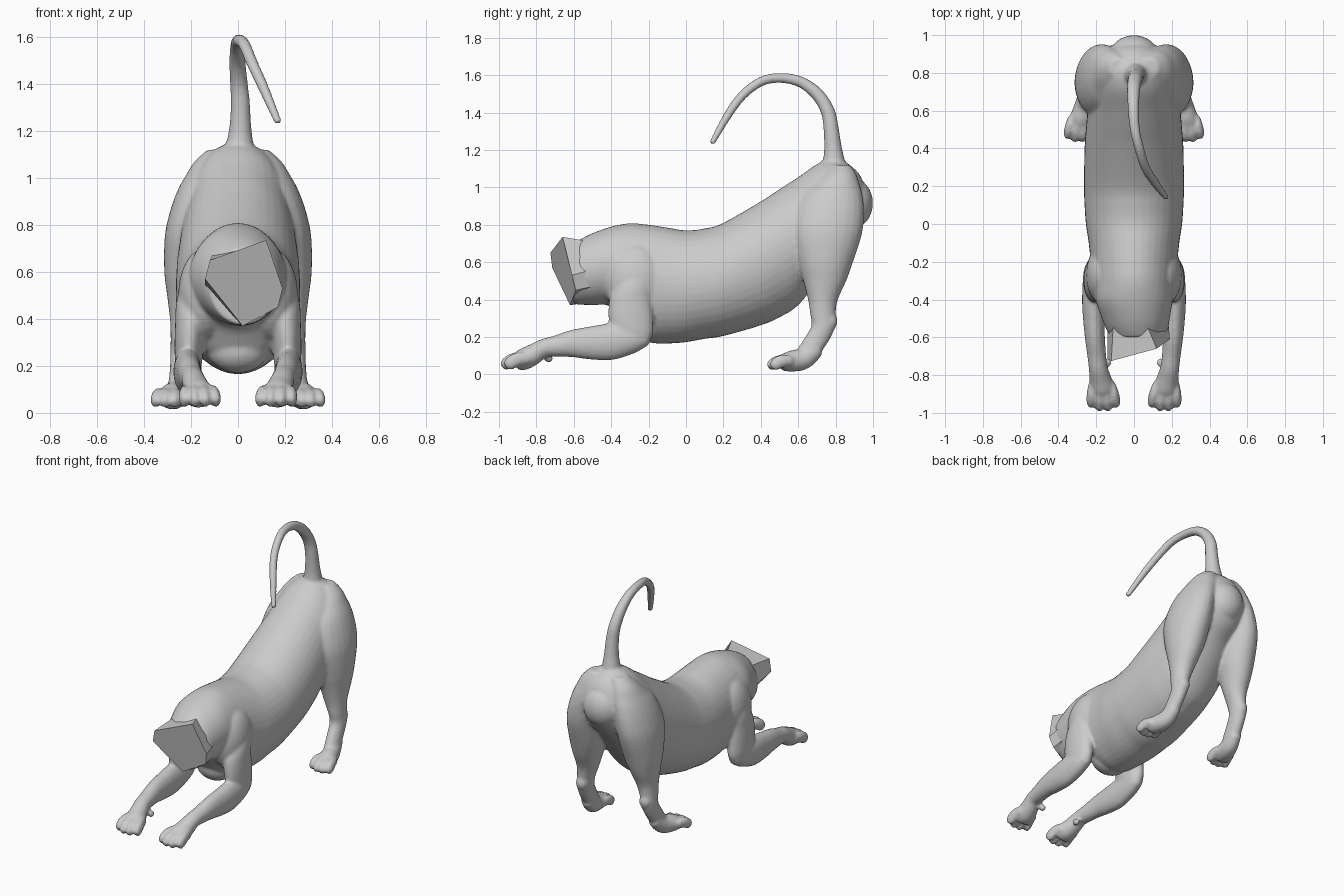
import bpy, bmesh, math
from mathutils import Vector

grey = bpy.data.materials.new("plain grey")
grey.diffuse_color = (0.6, 0.6, 0.6, 1)


def make_object(name, bm):
    bmesh.ops.recalc_face_normals(bm, faces=bm.faces)
    mesh = bpy.data.meshes.new(name)
    bm.to_mesh(mesh)
    bm.free()
    mesh.materials.append(grey)
    ob = bpy.data.objects.new(name, mesh)
    bpy.context.collection.objects.link(ob)
    return ob


def smooth_sections(secs, steps=4):
    """Catmull-Rom resampling, so that tubes have no visible bands."""
    out = []
    for i in range(len(secs) - 1):
        a, b, c, d = (secs[max(i - 1, 0)], secs[i], secs[i + 1], secs[min(i + 2, len(secs) - 1)])
        for k in range(steps):
            t = k / steps
            out.append([.5 * (2 * q + (r - p) * t + (2 * p - 5 * q + 4 * r - s) * t * t
                              + (3 * q - p - 3 * r + s) * t ** 3) for p, q, r, s in zip(a, b, c, d)])
    return out + [list(secs[-1])]


def loft(bm, sections, axis=None, sides=24, mirror=1):
    """Closed tube through (x, y, z, half_width, half_depth) sections."""
    sections = smooth_sections(sections)
    pts = [Vector((s[0] * mirror, s[1], s[2])) for s in sections]
    rings = []
    for i, s in enumerate(sections):
        t = axis or (pts[min(i + 1, len(pts) - 1)] - pts[max(i - 1, 0)])
        t = Vector(t).normalized()
        side = Vector((1, 0, 0))
        side = (side - t * side.dot(t)).normalized()
        up = t.cross(side)
        angles = [2 * math.pi * k / sides for k in range(sides)]
        rings.append([bm.verts.new(pts[i] + side * s[3] * math.cos(a) + up * s[4] * math.sin(a))
                      for a in angles])
    for a, b in zip(rings, rings[1:]):
        for k in range(sides):
            n = (k + 1) % sides
            bm.faces.new((a[k], a[n], b[n], b[k]))
    bm.faces.new(rings[0])
    bm.faces.new(rings[-1])


def ball(bm, c, r, mirror=1):
    made = bmesh.ops.create_uvsphere(bm, u_segments=24, v_segments=16, radius=1)
    for v in made["verts"]:
        v.co = Vector((c[0] * mirror + v.co.x * r[0], c[1] + v.co.y * r[1], c[2] + v.co.z * r[2]))


def toe(bm, base, tip, r, m):
    b, t = Vector(base), Vector(tip)
    secs = []
    for f, k in ((0, .8), (.3, 1.0), (.6, 1.1), (.85, 1.0), (1, .6)):
        p = b.lerp(t, f)
        secs.append((p.x, p.y, p.z + .02 * math.sin(f * math.pi), r * k, r * k * 1.45))
    loft(bm, secs, sides=12, mirror=m)


body = bmesh.new()

# torso and neck: y, top, bottom, half width
torso = [(.94, 1.05, .80, .11), (.90, 1.10, .74, .16), (.82, 1.15, .66, .20), (.72, 1.135, .52, .225),
         (.60, 1.055, .37, .245), (.50, .99, .305, .255), (.40, .925, .262, .262), (.20, .81, .205, .265),
         (.10, .78, .19, .262), (0, .77, .172, .255), (-.10, .785, .165, .24), (-.20, .80, .172, .23),
         (-.30, .808, .225, .22), (-.40, .79, .36, .205), (-.50, .755, .37, .18), (-.56, .725, .372, .162),
         (-.60, .70, .376, .14)]
loft(body, [(.02 * max(0, -y - .4) / .2, y, (a + b) / 2, w, (a - b) / 2) for y, a, b, w in torso],
     axis=(0, 1, 0), sides=40)
# rump and breast
ball(body, (0, .88, .915), (.135, .12, .14))
ball(body, (0, -.24, .27), (.13, .10, .10))

for m in (1, -1):
    # hind leg down to the hock
    loft(body, [(.08, .83, 1.12, .05, .05), (.105, .82, 1.07, .08, .09), (.125, .80, 1.01, .098, .13),
                (.148, .78, .95, .108, .165), (.172, .765, .86, .117, .187), (.191, .753, .75, .121, .188),
                (.202, .745, .60, .112, .148),
                (.212, .742, .50, .09, .115), (.222, .732, .40, .068, .08), (.235, .732, .32, .052, .068),
                (.24, .735, .26, .048, .065), (.245, .70, .19, .045, .07), (.252, .655, .12, .045, .07)],
         axis=(0, 0, 1), mirror=m)
    ball(body, (.238, .775, .285), (.04, .035, .05), m)
    # hind paw
    loft(body, [(.25, .70, .14, .04, .045), (.262, .63, .085, .052, .058), (.278, .56, .07, .06, .056),
                (.29, .51, .06, .055, .042)], mirror=m)
    for k in range(4):
        f = k - 1.5
        toe(body, (.28 + f * .034, .57, .068), (.292 + f * .042, .432 + abs(f) * .018, .036), .022, m)

    # shoulder and upper foreleg
    ball(body, (.14, -.27, .50), (.115, .17, .20), m)
    loft(body, [(.13, -.24, .62, .06, .06), (.165, -.26, .55, .075, .09), (.188, -.28, .47, .075, .105),
                (.20, -.295, .40, .067, .115), (.208, -.295, .30, .062, .12), (.21, -.285, .22, .058, .11),
                (.21, -.27, .16, .045, .07)], axis=(0, 0, 1), mirror=m)
    # forearm
    loft(body, [(.21, -.21, .20, .04, .05), (.213, -.28, .195, .056, .08), (.215, -.40, .175, .06, .098),
                (.212, -.50, .168, .058, .09), (.207, -.60, .165, .053, .075), (.198, -.69, .152, .05, .058),
                (.19, -.76, .14, .05, .05), (.178, -.82, .105, .058, .056), (.168, -.87, .08, .066, .058),
                (.163, -.91, .065, .06, .045)], mirror=m)
    ball(body, (.14, -.735, .085), (.02, .025, .022), m)
    # front toes
    for k in range(4):
        f = k - 1.5
        toe(body, (.17 + f * .034, -.84, .082), (.16 + f * .046, -.995 + abs(f) * .022, .04), .024, m)

# tail
tail = [(.005, .79, 1.08, .075), (.008, .79, 1.15, .058), (.01, .785, 1.22, .047), (.01, .775, 1.32, .041),
        (.003, .757, 1.41, .038), (-.003, .70, 1.50, .035), (-.003, .61, 1.565, .030), (.005, .50, 1.585, .027),
        (.028, .40, 1.565, .026), (.06, .30, 1.49, .025), (.11, .22, 1.38, .023), (.172, .138, 1.235, .016)]
loft(body, [(x, y, z, r, r) for x, y, z, r in tail], sides=16)

# fuse the parts into one skin
skin = make_object("body", body)
bpy.context.view_layer.objects.active = skin
skin.select_set(True)
mod = skin.modifiers.new("fuse", "REMESH")
mod.mode = "VOXEL"
mod.voxel_size = 0.0095
bpy.ops.object.modifier_apply(modifier="fuse")
mod = skin.modifiers.new("soften", "SMOOTH")
mod.factor = 0.5
mod.iterations = 6
bpy.ops.object.modifier_apply(modifier="soften")
bpy.ops.object.shade_smooth()

# flat, tilted plate that closes the neck
rim = [(-.12, -.725, .65), (.12, -.66, .735), (.19, -.61, .53), (.17, -.59, .45), (.02, -.62, .37), (-.14, -.715, .57)]
root = [(-.11, -.54, .67), (.07, -.54, .715), (.18, -.50, .56), (.165, -.50, .47), (.02, -.54, .382), (-.14, -.54, .54)]
bm = bmesh.new()
outer = [bm.verts.new(p) for p in rim]
inner = [bm.verts.new(p) for p in root]
for k in range(6):
    n = (k + 1) % 6
    bm.faces.new((outer[k], outer[n], inner[n], inner[k]))
bm.faces.new(outer)
bm.faces.new(inner)
make_object("neck_cap", bm)
